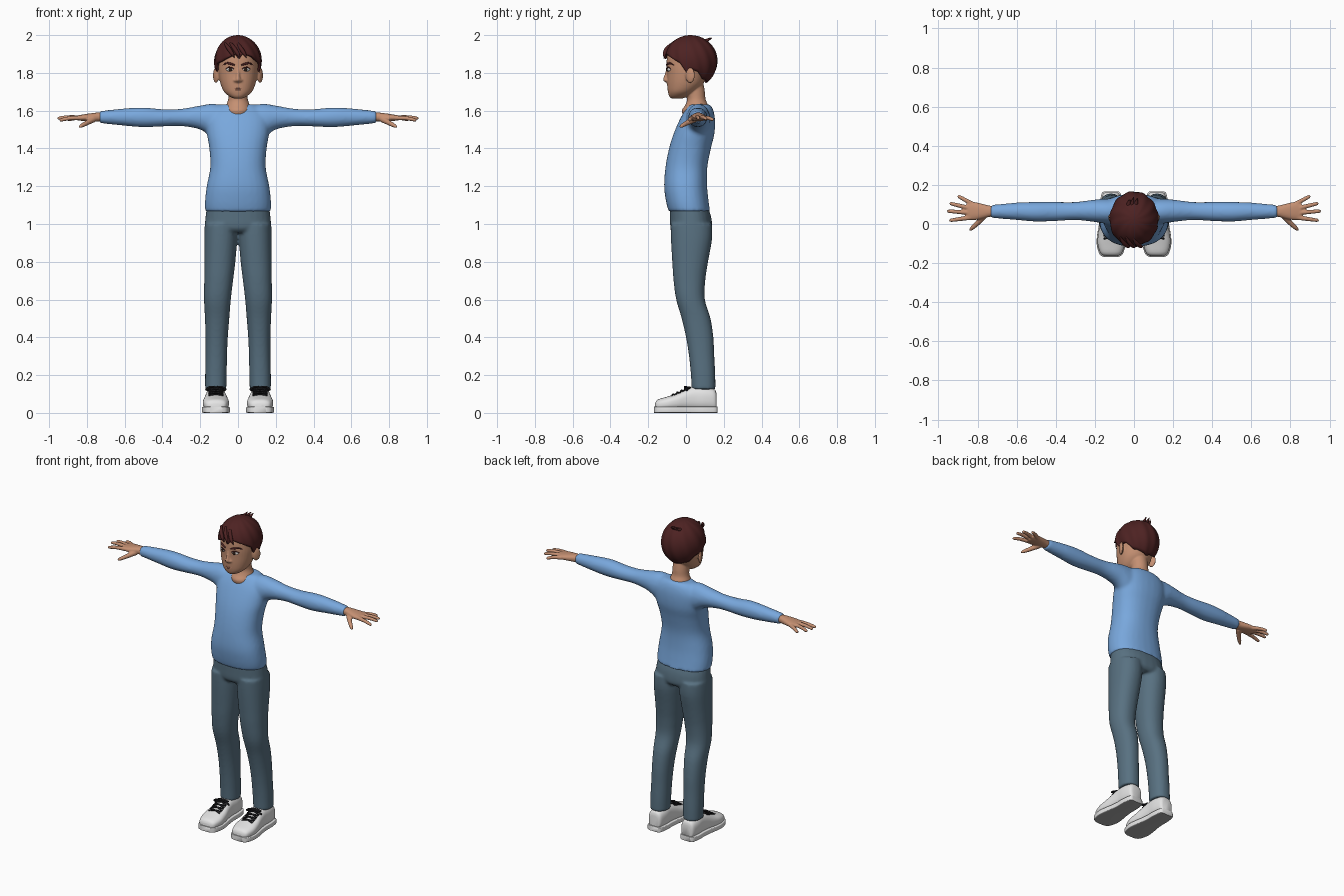
import bpy, bmesh
from math import sin, cos, asin, pi, radians, sqrt
from mathutils import Vector, Matrix

cube = bpy.data.objects.get("Cube")
if cube:
    bpy.data.objects.remove(cube, do_unlink=True)


def material(name, *rgb):
    mat = bpy.data.materials.new(name)
    mat.use_nodes = True
    mat.diffuse_color = (*rgb, 1)
    mat.node_tree.nodes["Principled BSDF"].inputs["Base Color"].default_value = (*rgb, 1)
    return mat


SKIN = material("skin", .56, .28, .17)
LIP = material("lip", .42, .17, .12)
HAIR = material("dark red brown hair", .075, .016, .016)
SHIRT = material("blue shirt", .19, .39, .72)
TROUSERS = material("slate trousers", .098, .165, .22)
SHOE = material("white shoe", .78, .78, .78)
SOLE = material("grey sole", .4, .4, .4)
BLACK = material("black lace", .01, .01, .012)
EYE = material("eye white", .7, .68, .66)
IRIS = material("dark brown iris", .03, .015, .01)


def smooth(rows, steps=4):
    """Pass a smooth curve through rows of numbers."""
    pts = [rows[0], *rows, rows[-1]]
    out = []
    for quad in zip(pts, pts[1:], pts[2:], pts[3:]):
        for j in range(steps):
            t = j / steps
            out.append([(2*b + (c-a)*t + (2*a - 5*b + 4*c - d)*t*t + (3*b - a - 3*c + d)*t**3) / 2
                        for a, b, c, d in zip(*quad)])
    return out + [rows[-1]]


def bridge(bm, rings, caps=True):
    rings = [[bm.verts.new(p) for p in ring] for ring in rings]
    for low, high in zip(rings, rings[1:]):
        for i in range(len(low)):
            bm.faces.new((low[i-1], low[i], high[i], high[i-1]))
    if caps:
        bm.faces.new(rings[0])
        bm.faces.new(rings[-1])


def loft(bm, axis, rows, power=2, sides=28):
    """Rows hold the place along the axis, then low and high limits on the other two axes."""
    def bulge(v):
        return (1 if v > 0 else -1) * abs(v) ** (2 / power)
    rings = []
    for t, a0, a1, b0, b1 in smooth(rows):
        ring = []
        for i in range(sides):
            ang = 2 * pi * (i + .5) / sides
            p = [(a0 + a1)/2 + (a1 - a0)/2 * bulge(cos(ang)),
                 (b0 + b1)/2 + (b1 - b0)/2 * bulge(sin(ang))]
            p.insert("xyz".index(axis), t)
            ring.append(p)
        rings.append(ring)
    bridge(bm, rings)


def centred(rows):
    return [(z, -w, w, y0, y1) for z, w, y0, y1 in rows]


def tube(bm, rows, sides=10):
    """Rows hold x, y, z and radius."""
    path = smooth(rows)
    rings = []
    for i, (x, y, z, r) in enumerate(path):
        along = Vector(path[min(i+1, len(path)-1)][:3]) - Vector(path[max(i-1, 0)][:3])
        side = along.cross(Vector((.1, .2, 1))).normalized()
        up = side.cross(along).normalized()
        rings.append([Vector((x, y, z)) + r * (side * cos(2*pi*k/sides) + up * sin(2*pi*k/sides))
                      for k in range(sides)])
    bridge(bm, rings)


def ball(bm, loc, scale, turn=0):
    m = Matrix.Translation(loc) @ Matrix.Rotation(turn, 4, 'Z') @ Matrix.Diagonal((*scale, 1))
    bmesh.ops.create_uvsphere(bm, u_segments=24, v_segments=14, radius=1, matrix=m)


def mirror(bm):
    copy = bmesh.ops.duplicate(bm, geom=bm.verts[:] + bm.edges[:] + bm.faces[:])["geom"]
    verts = [g for g in copy if isinstance(g, bmesh.types.BMVert)]
    bmesh.ops.scale(bm, vec=(-1, 1, 1), verts=verts)


def finish(name, bm, mat, voxel=0, relax=4):
    bmesh.ops.recalc_face_normals(bm, faces=bm.faces[:])
    mesh = bpy.data.meshes.new(name)
    bm.to_mesh(mesh)
    bm.free()
    mesh.materials.append(mat)
    for poly in mesh.polygons:
        poly.use_smooth = True
    mesh.set_sharp_from_angle(angle=radians(50))
    obj = bpy.data.objects.new(name, mesh)
    bpy.context.scene.collection.objects.link(obj)
    if voxel:
        remesh = obj.modifiers.new("blend", 'REMESH')
        remesh.mode, remesh.voxel_size, remesh.use_smooth_shade = 'VOXEL', voxel, True
        soften = obj.modifiers.new("soften", 'SMOOTH')
        soften.factor, soften.iterations = .5, relax
    return obj


# Shirt: sleeves blended into the torso
bm = bmesh.new()
loft(bm, 'x', [(.05, 0, .13, 1.48, 1.62), (.13, 0, .13, 1.46, 1.637), (.2, .01, .125, 1.5, 1.627),
               (.3, .02, .113, 1.518, 1.61), (.4, .015, .113, 1.516, 1.608), (.5, .012, .113, 1.512, 1.617),
               (.6, .02, .11, 1.52, 1.612), (.735, .031, .097, 1.534, 1.598)])
mirror(bm)
loft(bm, 'z', centred([(1.065, .174, -.092, .128), (1.12, .175, -.106, .12), (1.2, .166, -.116, .112),
                       (1.3, .147, -.109, .113), (1.4, .152, -.09, .132), (1.48, .165, -.065, .151),
                       (1.56, .165, -.03, .153), (1.61, .13, 0, .142), (1.634, .09, .02, .125)]), 2.3)
finish("shirt", bm, SHIRT, .009, 8)

# Trousers: two legs blended into the hips
bm = bmesh.new()
loft(bm, 'z', [(.125, .062, .174, .03, .156), (.2, .06, .174, .026, .155), (.3, .058, .172, .016, .15),
               (.4, .054, .172, 0, .145), (.5, .046, .175, -.023, .13), (.6, .038, .18, -.052, .1),
               (.7, .026, .179, -.066, .102), (.8, .014, .179, -.073, .117),
               (.92, .004, .179, -.08, .138), (1, .004, .176, -.082, .138)], 2.2)
mirror(bm)
loft(bm, 'z', centred([(.955, .15, -.06, .12), (.98, .174, -.082, .138),
                       (1.04, .172, -.085, .133), (1.09, .165, -.085, .115)]), 2.3)
finish("trousers", bm, TROUSERS, .008, 5)

# Head with neck, nose and ears
bm = bmesh.new()
for s in (1, -1):
    ball(bm, (s*.117, .022, 1.787), (.011, .027, .042), -s*.45)
    ball(bm, (s*.014, -.1, 1.76), (.009, .011, .008))
loft(bm, 'z', centred([(1.664, .02, -.075, -.02), (1.675, .045, -.088, .01), (1.7, .074, -.096, .05),
                       (1.74, .092, -.1, .09), (1.79, .102, -.101, .11), (1.84, .106, -.103, .13),
                       (1.9, .102, -.097, .138), (1.95, .078, -.06, .11), (1.975, .035, 0, .06)]), 2.1, 36)
loft(bm, 'z', centred([(1.56, .06, -.01, .11), (1.6, .068, -.022, .125), (1.63, .062, -.004, .117),
                       (1.66, .052, .006, .104), (1.7, .05, 0, .1), (1.76, .05, 0, .09)]))
loft(bm, 'z', centred([(1.748, .008, -.105, -.08), (1.757, .015, -.119, -.08), (1.768, .014, -.122, -.08),
                       (1.79, .01, -.114, -.08), (1.825, .008, -.104, -.08)]), sides=16)
finish("head", bm, SKIN, .005, 3)

# Hands
bm = bmesh.new()
loft(bm, 'x', [(.7, .04, .09, 1.546, 1.588), (.74, .036, .094, 1.543, 1.59), (.78, .026, .104, 1.543, 1.586),
               (.82, .02, .112, 1.545, 1.58), (.855, .024, .108, 1.55, 1.574)], 2.3)
fingers = [((.83, .034, 1.562), (.943, .018, 1.55)), ((.835, .057, 1.563), (.954, .066, 1.56)),
           ((.835, .079, 1.563), (.942, .106, 1.557)), ((.82, .099, 1.56), (.9, .143, 1.552))]
for base, tip in fingers:
    base, tip = Vector(base), Vector(tip)
    middle = base.lerp(tip, .55) + Vector((0, 0, .004))
    tube(bm, [(*base, .013), (*middle, .011), (*base.lerp(tip, .95), .009), (*tip, .004)])
tube(bm, [(.765, .045, 1.555, .018), (.795, .01, 1.538, .014), (.825, -.018, 1.522, .011), (.84, -.032, 1.513, .006)])
mirror(bm)
finish("hands", bm, SKIN, .0045, 3)


# Face details
def face_y(x):
    return .014 - .117 * sqrt(1 - (x / .106) ** 2)


bm = bmesh.new()
ball(bm, (.043, face_y(.043) + .004, 1.818), (.021, .011, .0105), .35)
mirror(bm)
finish("eyes", bm, EYE)

bm = bmesh.new()
ball(bm, (.041, face_y(.041) - .005, 1.818), (.0095, .004, .0095), .35)
mirror(bm)
finish("irises", bm, IRIS)

bm = bmesh.new()
tube(bm, [(x, face_y(x) - .001, z, r) for x, z, r in
          [(.018, 1.841, .004), (.038, 1.848, .006), (.06, 1.851, .005), (.08, 1.841, .002)]])
tube(bm, [(x, face_y(x) - .004, z, r) for x, z, r in
          [(.021, 1.82, .001), (.034, 1.828, .003), (.052, 1.829, .003), (.067, 1.82, .001)]])
mirror(bm)
finish("eyebrows_and_lashes", bm, HAIR)

bm = bmesh.new()
ball(bm, (0, -.092, 1.717), (.025, .007, .004))
ball(bm, (0, -.091, 1.709), (.02, .008, .005))
finish("lips", bm, LIP)

# Hair: a domed shell from a shaped hairline up to the crown
NAPE = [(95, 1.815), (108, 1.805), (125, 1.768), (180, 1.745)]
HAIRLINE = ([(-d, z) for d, z in reversed(NAPE)]
            + [(-82, 1.795), (-68, 1.845), (-45, 1.863), (-25, 1.882), (-8, 1.9), (2, 1.873),
               (13, 1.903), (40, 1.885), (68, 1.85), (82, 1.795)] + NAPE)


def hairline(deg):
    for (d0, z0), (d1, z1) in zip(HAIRLINE, HAIRLINE[1:]):
        if d0 <= deg <= d1:
            return z0 + (z1 - z0) * (deg - d0) / (d1 - d0)


bm = bmesh.new()
rings, columns, levels = [], 120, 18
for j in range(levels):
    t = j / (levels - 1) * .99
    ring = []
    for i in range(columns):
        deg = 360 * i / columns - 180
        a = radians(deg)
        start = asin((hairline(deg) - 1.86) / .14)
        lift = start + (pi / 2 - start) * t
        r = cos(lift) * (1 + .018 * sin(11 * a + 7 * t))
        ring.append((.125 * r * sin(a), .024 - .142 * r * cos(a), 1.86 + .14 * sin(lift)))
    rings.append(ring)
bridge(bm, rings, caps=False)
bm.faces.new(bm.verts[:][-columns:]) if bm.verts.ensure_lookup_table() is None else None
hair = finish("hair", bm, HAIR)
shell = hair.modifiers.new("thickness", 'SOLIDIFY')
shell.thickness, shell.offset = .014, -1

# Loose locks at the crown and the fringe
bm = bmesh.new()
for x, y in ((-.03, .125), (-.012, .138), (.008, .132)):
    tube(bm, [(x, .09, 1.965, .011), (x + .004, .11, 1.972, .009), (x + .01, y, 1.985, .002)])
for x in (-.05, -.02, .015):
    tube(bm, [(x - .02, -.07, 1.958, .006), (x, -.1, 1.93, .011), (x + .02, -.114, 1.9, .009), (x + .03, -.113, 1.88, .001)])
finish("hair_locks", bm, HAIR)

# Shoes
MID = .117
upper = [(-.164, .03, .05), (-.15, .054, .07), (-.1, .069, .086), (-.05, .066, .102), (0, .057, .126),
         (.05, .052, .14), (.1, .052, .138), (.15, .044, .125), (.162, .03, .1)]
bm = bmesh.new()
loft(bm, 'y', [(y, MID - w, MID + w, .012, top) for y, w, top in upper], 2.6, 36)
mirror(bm)
finish("shoe_uppers", bm, SHOE)

bm = bmesh.new()
loft(bm, 'y', [(y * 1.03, MID - w - .005, MID + w + .005, 0, .033) for y, w, top in upper], 9, 36)
mirror(bm)
soles = finish("shoe_soles", bm, SHOE)
soles.data.materials.append(SOLE)
for poly in soles.data.polygons:
    poly.material_index = int(poly.normal.z < -.5)

# Crossed laces with a bow
bm = bmesh.new()
for k in range(4):
    y = -.075 + .022 * k
    z = .094 + .45 * (y + .075)
    for s in (1, -1):
        tube(bm, [(MID - s*.038, y, z - .005, .005), (MID, y + .008, z + .005, .005),
                  (MID + s*.038, y + .016, z + .001, .005)], 8)
for s in (1, -1):
    tube(bm, [(MID, .008, .134, .006), (MID + s*.03, -.006, .138, .005), (MID + s*.052, -.004, .124, .005),
              (MID + s*.035, .008, .122, .005), (MID, .01, .132, .005)], 8)
ball(bm, (MID, .016, .132), (.04, .012, .008))
mirror(bm)
finish("laces", bm, BLACK)
